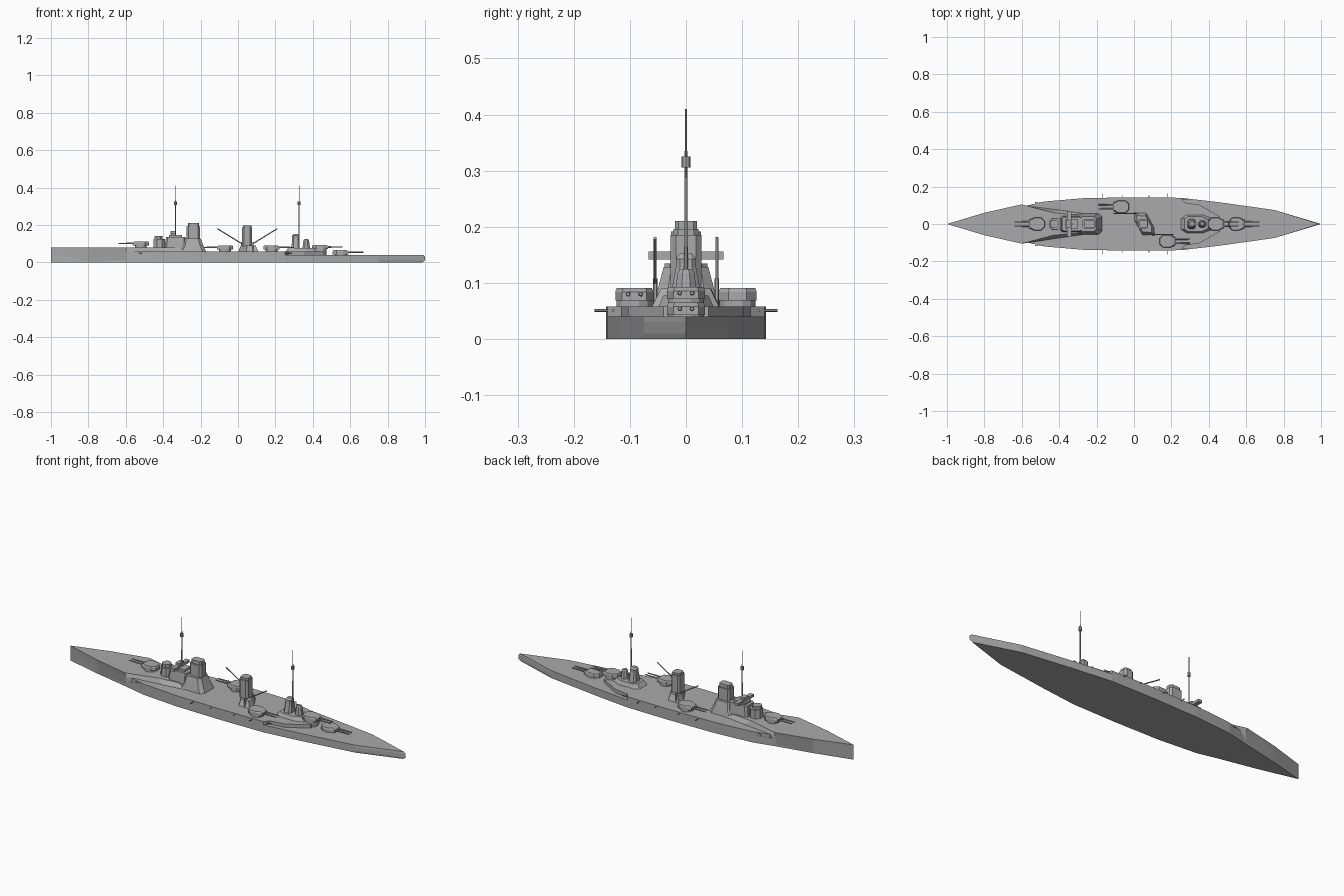
import bpy, bmesh, math
from mathutils import Vector

old = bpy.data.objects.get("Cube")
if old:
    bpy.data.objects.remove(old, do_unlink=True)

grey = bpy.data.materials.new("naval grey")
grey.use_nodes = True
grey.diffuse_color = (0.4, 0.4, 0.4, 1)
grey.node_tree.nodes["Principled BSDF"].inputs["Base Color"].default_value = (0.4, 0.4, 0.4, 1)


def finish(name, bm):
    bmesh.ops.recalc_face_normals(bm, faces=bm.faces)
    mesh = bpy.data.meshes.new(name)
    bm.to_mesh(mesh)
    bm.free()
    mesh.materials.append(grey)
    obj = bpy.data.objects.new(name, mesh)
    bpy.context.collection.objects.link(obj)
    return obj


def loft(name, rings):
    """Stack closed outlines: rings is a list of (outline, z)."""
    bm = bmesh.new()
    loops = [[bm.verts.new((x, y, z)) for x, y in pts] for pts, z in rings]
    n = len(loops[0])
    for a, b in zip(loops, loops[1:]):
        for i in range(n):
            j = (i + 1) % n
            bm.faces.new((a[i], a[j], b[j], b[i]))
    bm.faces.new(loops[0][::-1])
    bm.faces.new(loops[-1])
    return finish(name, bm)


def both(half):
    """Mirror a half outline across the centreline."""
    return half + [(x, -y) for x, y in reversed(half) if y != 0]


def rect(x0, x1, w, c=0.0):
    """Rectangle of half width w with corners cut by c."""
    if c == 0:
        return both([(x0, w), (x1, w)])
    return both([(x0, w - c), (x0 + c, w), (x1 - c, w), (x1, w - c)])


def circle(x, y, r, n=10):
    return [(x + r * math.cos(math.tau * (i + .5) / n),
             y + r * math.sin(math.tau * (i + .5) / n)) for i in range(n)]


def rod(name, a, b, r, r2=None, n=6):
    a, b = Vector(a), Vector(b)
    bm = bmesh.new()
    bmesh.ops.create_cone(bm, cap_ends=True, segments=n, radius1=r,
                          radius2=r if r2 is None else r2, depth=(b - a).length)
    turn = (b - a).to_track_quat('Z', 'Y').to_matrix()
    bmesh.ops.transform(bm, matrix=turn.to_4x4(), verts=bm.verts)
    bmesh.ops.translate(bm, vec=(a + b) / 2, verts=bm.verts)
    return finish(name, bm)


# Hull with rounded stern
def hull_line(stern):
    return both([(-1, 0), (-.8, .05), (-.6, .092), (-.48, .12), (-.27, .138), (0, .143),
                 (.25, .14), (.45, .117), (.75, .075), (stern, 0)])


loft("hull", [(hull_line(.985), 0), (hull_line(1), .01),
              (hull_line(1), .03), (hull_line(.99), .04)])

# Raised midship deck, narrowing ahead of the aft turrets
mid = both([(-.62, 0), (-.57, .098), (-.48, .12), (-.27, .138), (0, .143), (.25, .14),
            (.27, .115), (.35, .103), (.46, .04)])
loft("midship_deck", [(mid, .038), (mid, .058)])

# Forecastle with flared bow and sloping aft shoulders
loft("forecastle", [
    (both([(-1, 0), (-.8, .05), (-.6, .09), (-.36, .09), (-.25, .06)]), 0),
    (both([(-1, 0), (-.8, .057), (-.6, .1), (-.4, .075), (-.26, .055)]), .058),
    (both([(-1, 0), (-.8, .06), (-.6, .105), (-.43, .06), (-.32, .05)]), .08)])


# Twin-gun turrets: x, y, deck height, house height, direction of fire
def turret(name, x, y, deck, house, d):
    def plan(s, back=0.0):
        half = [(-.044, .016), (-.024, .034), (.014, .034), (.042 - back, .022)]
        return [(x + d * px * s, y + py * s) for px, py in both(half)]
    loft(name + "_barbette", [(circle(x, y, .033, 12), deck - .005),
                              (circle(x, y, .033, 12), house)])
    loft(name + "_house", [(plan(1), house), (plan(1), house + .015),
                           (plan(.92, .008), house + .022)])
    for side in (-1, 1):
        gy, gz = y + side * .011, house + .011
        rod(name + "_gun", (x + d * .03, gy, gz), (x + d * .12, gy, gz), .0045, .003, 8)


turret("bow_turret", -.52, 0, .08, .09, -1)
turret("left_wing_turret", -.07, .092, .058, .069, -1)
turret("right_wing_turret", .18, -.092, .058, .069, 1)
turret("upper_aft_turret", .44, 0, .04, .071, 1)
turret("lower_aft_turret", .55, 0, .04, .043, 1)

# Side guns and their ports
for side in (-1, 1):
    for gx, tip in ((-.17, .163), (-.06, .152), (.08, .152), (.18, .163)):
        rod("side_gun", (gx, side * .13, .051), (gx, side * tip, .051), .0025)
    rod("quarter_gun", (.24, side * .13, .051), (.29, side * .13, .051), .0025)
    rod("shoulder_gun", (-.5, side * .11, .051), (-.53, side * .115, .051), .0025)

# Conning tower and bridge
loft("conning_tower", [(circle(-.42, 0, .035, 8), .075), (circle(-.42, 0, .033, 8), .125)])
loft("conning_tower_top", [(circle(-.425, 0, .024, 8), .12), (circle(-.425, 0, .024, 8), .142)])
loft("forward_house", [(rect(-.395, -.28, .045, .01), .06), (rect(-.385, -.28, .038, .01), .135)])
loft("bridge_wings", [(rect(-.358, -.335, .067), .142), (rect(-.358, -.335, .067), .156)])
loft("bridge_support", [(rect(-.37, -.3, .025), .13), (rect(-.37, -.3, .025), .146)])
loft("bridge_cabin", [(rect(-.36, -.335, .018), .15), (rect(-.36, -.335, .018), .167)])

# Forward funnel on its tapered casing
loft("forward_funnel_casing", [(rect(-.32, -.17, .058, .018), .055),
                               (rect(-.30, -.185, .05, .018), .09),
                               (rect(-.29, -.2, .04, .014), .128)])
loft("forward_funnel", [(rect(-.275, -.203, .027, .01), .125),
                        (rect(-.275, -.203, .027, .01), .192)])
loft("forward_funnel_cap", [(rect(-.268, -.208, .02, .007), .19),
                            (rect(-.268, -.208, .02, .007), .21)])

# After funnel on a skewed casing
def skew(s):
    half = [(-.055, .062), (.01, .06), (.054, -.02)]
    return [(.055 + k * x * s, k * y * s) for k in (1, -1) for x, y in half]


loft("after_funnel_casing", [(skew(1), .055), (skew(.72), .09)])
loft("after_funnel", [(rect(.022, .075, .028, .01), .085), (rect(.022, .075, .028, .01), .185)])
loft("after_funnel_cap", [(rect(.026, .071, .022, .008), .18), (rect(.026, .071, .022, .008), .196)])

# Boat cranes
for name, d in (("left_crane", -1), ("right_crane", 1)):
    x = .05 + d * .03
    rod(name + "_post", (x, -d * .055, .055), (x, -d * .055, .108), .004)
    rod(name + "_boom", (x, -d * .055, .1), (x + d * .13, -d * .055, .18), .003)

# Aft superstructure
loft("aft_house", [(both([(.25, .03), (.28, .05), (.37, .05), (.42, .03)]), .055),
                   (both([(.27, .028), (.29, .04), (.36, .04), (.395, .025)]), .078)])
loft("aft_tower", [(rect(.285, .33, .028, .01), .075), (rect(.29, .327, .018, .007), .128),
                   (rect(.29, .327, .018, .007), .143), (rect(.298, .32, .011, .004), .152)])
loft("aft_director", [(circle(.365, 0, .022, 8), .075), (circle(.365, 0, .016, 8), .118),
                      (circle(.365, 0, .01, 8), .125)])

# Masts with lookout tops
for name, x in (("fore_mast", -.335), ("main_mast", .327)):
    rod(name, (x, 0, .06), (x, 0, .335), .0035, .0025)
    rod(name + "_topmast", (x, 0, .33), (x, 0, .41), .0015)
    rod(name + "_lookout", (x, 0, .306), (x, 0, .325), .008, n=8)
